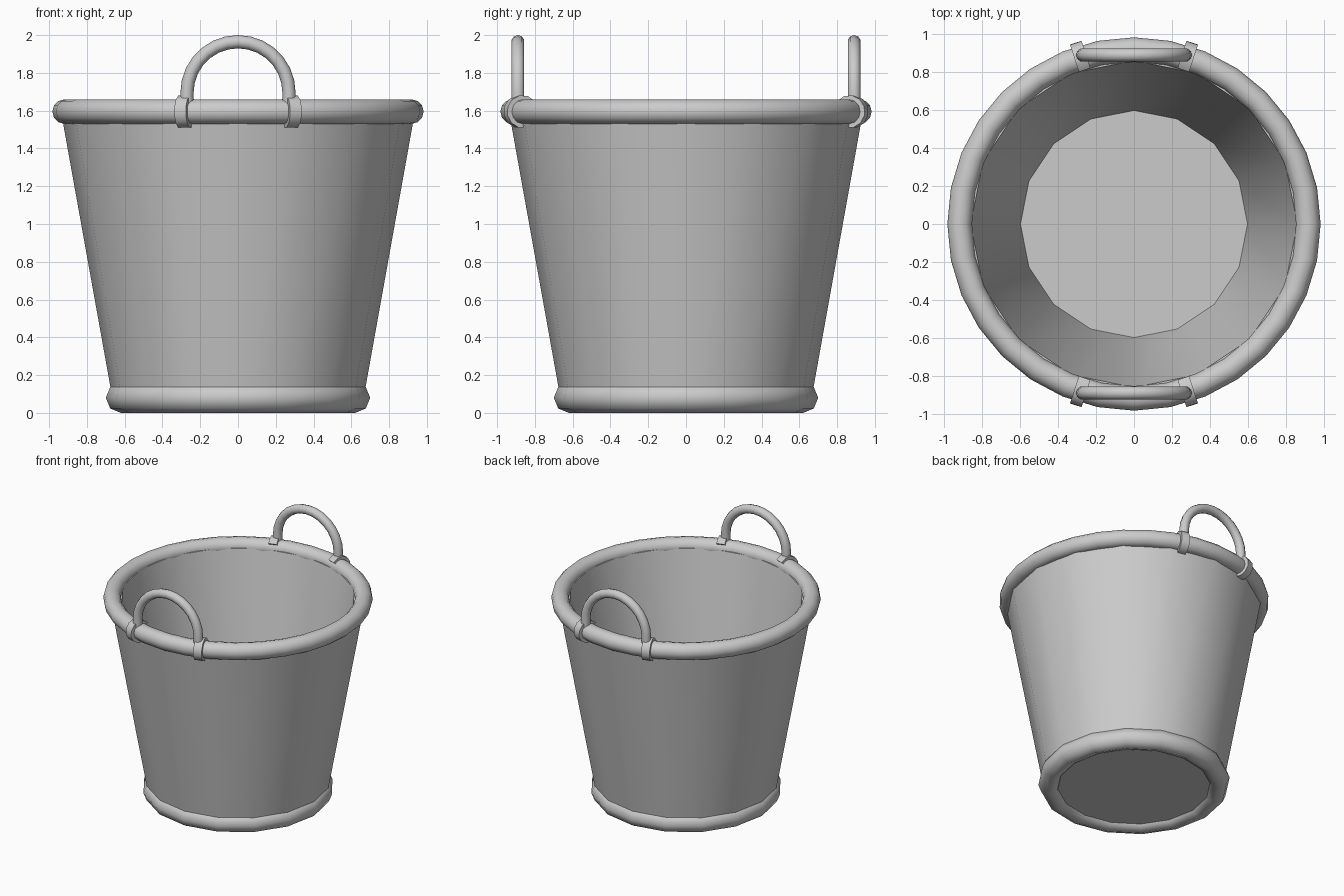
import bpy
from math import sin, cos, pi, radians
from mathutils import Vector

if "Cube" in bpy.data.objects:
    bpy.data.objects.remove(bpy.data.objects["Cube"])


def make(name, verts, faces, mirror=None, angle=40):
    me = bpy.data.meshes.new(name)
    me.from_pydata(verts, [], faces)
    ob = bpy.data.objects.new(name, me)
    bpy.context.collection.objects.link(ob)
    bpy.ops.object.select_all(action='DESELECT')
    ob.select_set(True)
    bpy.context.view_layer.objects.active = ob
    bpy.ops.object.mode_set(mode='EDIT')
    bpy.ops.mesh.select_all(action='SELECT')
    bpy.ops.mesh.remove_doubles(threshold=0.0001)
    bpy.ops.mesh.normals_make_consistent(inside=False)
    bpy.ops.object.mode_set(mode='OBJECT')
    bpy.ops.object.shade_smooth_by_angle(angle=radians(angle))
    if mirror:
        mod = ob.modifiers.new("Mirror", 'MIRROR')
        mod.use_axis = mirror
    return ob


def skin(rings, loop):
    """Quads between successive closed rings; end caps unless looped."""
    n, m = len(rings), len(rings[0])
    faces = []
    for i in range(n if loop else n - 1):
        for j in range(m):
            a, b = i * m, ((i + 1) % n) * m
            k = (j + 1) % m
            faces.append((a + j, a + k, b + k, b + j))
    if not loop:
        faces += [tuple(range(m)), tuple(range((n - 1) * m, n * m))]
    return [v for r in rings for v in r], faces


def lathe(profile, segs):
    rings = [[(r * cos(2 * pi * i / segs), r * sin(2 * pi * i / segs), z)
              for i in range(segs)] for r, z in profile]
    return rings


def ring(name, radius, z, tube, segs, sides):
    prof = [(radius + tube * cos(2 * pi * k / sides), z + tube * sin(2 * pi * k / sides))
            for k in range(sides)]
    return make(name, *skin(lathe(prof, segs), True), angle=60)


# Tapered bucket with thick wall and floor
wall = [(0.658, 0.04), (0.938, 1.6), (0.86, 1.6), (0.598, 0.15)]
make("bucket_body", *skin(lathe(wall, 16), False))

# Rolled rim and foot ring
ring("top_rim", 0.918, 1.595, 0.065, 32, 12)
ring("base_ring", 0.62, 0.08, 0.08, 16, 8)

# Arched handles: straight legs joined by a half circle
R, tube, zc, y = 0.27, 0.035, 1.695, -0.89
path = [(R, 1.6, 0)] + [(R * cos(pi * i / 14), zc + R * sin(pi * i / 14), pi * i / 14)
                        for i in range(15)] + [(-R, 1.6, pi)]
rings = []
for x, z, t in path:
    rings.append([(x + tube * cos(a) * cos(t), y + tube * sin(a), z + tube * cos(a) * sin(t))
                  for a in [2 * pi * k / 10 for k in range(10)]])
make("handle", *skin(rings, False), mirror=(False, True, False))

# Clips hooking the handle ends over the rim
theta = radians(17.8)
out = Vector((sin(theta), -cos(theta), 0))
side = Vector((cos(theta), sin(theta), 0))
up = Vector((0, 0, 1))
centre = out * 0.918 + up * 1.595
rings = []
for i in range(9):
    a = radians(140 - i * 245 / 8)
    d = out * cos(a) + up * sin(a)
    rings.append([centre + d * r + side * s
                  for r, s in ((0.055, -0.032), (0.087, -0.032), (0.087, 0.032), (0.055, 0.032))])
make("handle_clip", *skin(rings, False), mirror=(True, True, False))
